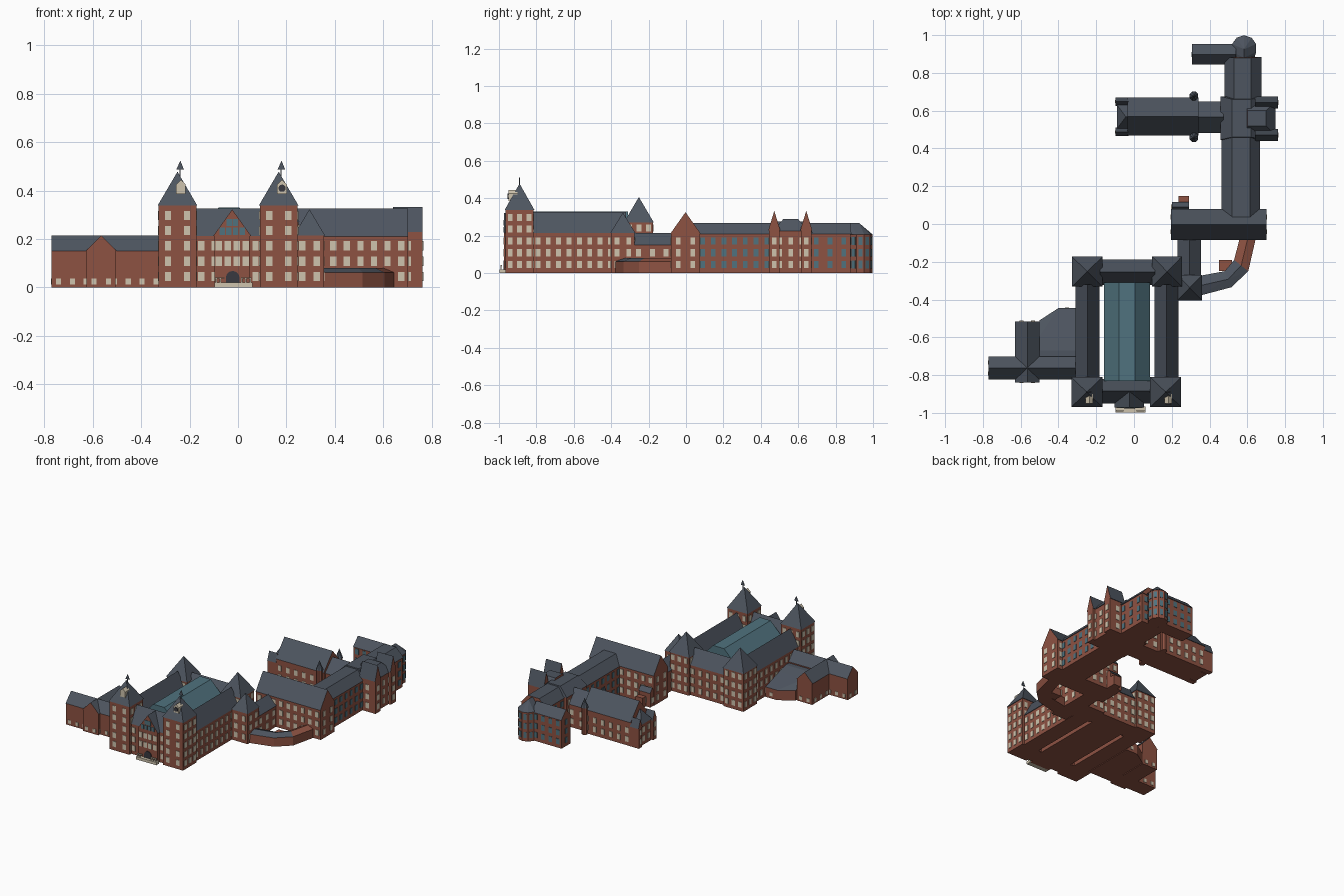
import bpy, bmesh, math
from mathutils import Vector

if "Cube" in bpy.data.objects:
    bpy.data.objects.remove(bpy.data.objects["Cube"])

def mat(name, c):
    m = bpy.data.materials.new(name)
    m.diffuse_color = (*c, 1)
    m.use_nodes = True
    m.node_tree.nodes["Principled BSDF"].inputs["Base Color"].default_value = m.diffuse_color
    return m

BRICK = mat("brick", (0.27, 0.085, 0.055))
SLATE = mat("slate", (0.075, 0.09, 0.115))
GLASS = mat("glass", (0.08, 0.17, 0.21))
CREAM = mat("cream", (0.62, 0.55, 0.42))
DARK = mat("dark", (0.04, 0.04, 0.05))
wins = {"C": [], "T": []}

def hull(name, pts, m, ends=None):
    """Convex solid; vertical faces can take a second material."""
    bm = bmesh.new()
    for p in {tuple(round(c, 5) for c in p) for p in pts}:
        bm.verts.new(p)
    bmesh.ops.convex_hull(bm, input=bm.verts[:])
    bmesh.ops.dissolve_limit(bm, angle_limit=0.01, verts=bm.verts[:], edges=bm.edges[:])
    bmesh.ops.recalc_face_normals(bm, faces=bm.faces[:])
    bm.normal_update()
    for f in bm.faces:
        f.material_index = 1 if ends and abs(f.normal.z) < 0.15 else 0
    me = bpy.data.meshes.new(name)
    bm.to_mesh(me)
    bm.free()
    me.materials.append(m)
    if ends:
        me.materials.append(ends)
    ob = bpy.data.objects.new(name, me)
    bpy.context.collection.objects.link(ob)
    return ob

def corners(x0, x1, y0, y1, z):
    return [(x, y, z) for x in (x0, x1) for y in (y0, y1)]

def box(name, x0, x1, y0, y1, z0, z1, m):
    return hull(name, corners(x0, x1, y0, y1, z0) + corners(x0, x1, y0, y1, z1), m)

def ring(cx, cy, r, z, n=10):
    return [(cx + r * math.cos(2 * math.pi * (i + .5) / n),
             cy + r * math.sin(2 * math.pi * (i + .5) / n), z) for i in range(n)]

ROWS = (0.045, 0.108, 0.172)
TALL = ROWS + (0.235, 0.297)

def wall_windows(a, b, rows, kind, w=0.026, h=0.038, n=None):
    """Window panes along the wall a-b, straddling the wall plane."""
    a, b = Vector((*a, 0)), Vector((*b, 0))
    d = b - a
    n = n or max(1, int(d.length / 0.055))
    u = d.normalized()
    v = Vector((-u.y, u.x, 0)) * 0.003
    u = u * w / 2
    for i in range(n):
        c = a + d * (i + .5) / n
        for z in rows:
            k = Vector((0, 0, h / 2))
            o = c + Vector((0, 0, z))
            wins[kind].append([o + s * u + t * v + q * k
                               for q in (-1, 1) for s, t in ((-1, -1), (1, -1), (1, 1), (-1, 1))])

def block(name, x0, x1, y0, y1, h, top, kind="x", rows=ROWS, sides="NSEW",
          win="C", over=0.004, m=SLATE, ends=BRICK, size=(0.026, 0.038), n=None):
    """Brick block with gable (x / y), pyramid (p) or flat-topped roof (x0,x1,y0,y1)."""
    box(name + "_walls", x0, x1, y0, y1, 0, h, BRICK)
    cx, cy = (x0 + x1) / 2, (y0 + y1) / 2
    t = {"x": (x0, x1, cy, cy), "y": (cx, cx, y0, y1), "p": (cx, cx, cy, cy)}.get(kind, kind)
    ox, oy = (0 if kind == "x" else over), (0 if kind == "y" else over)
    e = (x0 - ox, x1 + ox, y0 - oy, y1 + oy)
    hull(name + "_roof", corners(*e, h) + corners(*t, top), m, ends)
    ends_of = {"S": ((x0, y0), (x1, y0)), "N": ((x0, y1), (x1, y1)),
               "W": ((x0, y0), (x0, y1)), "E": ((x1, y0), (x1, y1))}
    for s in sides:
        wall_windows(*ends_of[s], rows, win, *size, n)

# --- quadrangle: towers, long wings, glazed court ---
for side, x0, x1 in (("left", -0.328, -0.172), ("right", 0.09, 0.246)):
    block(side + "_front_tower", x0, x1, -0.965, -0.815, 0.338, 0.478, "p", TALL, sides="NEW", n=3)
    wall_windows((x0, -0.965), (x1, -0.965), TALL, "C", n=2)
    c = (x0 + x1) / 2
    # clock dormer and weathervane
    dx = c + 0.014
    hull(side + "_dormer", corners(dx - .02, dx + .02, -.95, -.90, .385) +
         corners(dx - .02, dx + .02, -.95, -.90, .425) +
         [(dx, -.95, .445), (dx, -.90, .445)], CREAM)
    if side == "right":
        hull("clock_face", [(dx + .015 * math.cos(a * math.pi / 6), y, .41 + .015 * math.sin(a * math.pi / 6))
                            for a in range(12) for y in (-.955, -.948)], DARK)
    box(side + "_vane_pole", c + .008, c + .012, -.892, -.888, .45, .51, SLATE)
    hull(side + "_vane", corners(c - .004, c + .026, -.893, -.887, .488) + [(c + .012, -.89, .524)], SLATE)
for side, x0, x1 in (("left", -0.325, -0.17), ("right", 0.1, 0.25)):
    block(side + "_back_tower", x0, x1, -0.328, -0.176, 0.27, 0.406, "p", ROWS + (.24,), n=3)
for side, x0, x1 in (("left", -0.305, -0.187), ("right", 0.112, 0.232)):
    block(side + "_long_wing", x0, x1, -0.82, -0.32, 0.213, 0.325, "y", sides="EW")
block("back_range", -0.18, 0.11, -0.318, -0.192, 0.213, 0.31, "x", sides="N")
block("front_range", -0.18, 0.10, -0.945, -0.825, 0.213, 0.325, "x", sides="S")
block("glazed_court", -0.16, 0.085, -0.83, -0.31, 0.25, 0.33, (-0.08, 0.005, -0.83, -0.31),
      sides="", m=GLASS, ends=GLASS, over=0)

# --- entrance gable and porch ---
block("entrance_bay", -0.098, 0.05, -0.972, -0.885, 0.213, 0.322, "y", ROWS[1:], sides="S", n=4)
for z, n, L in ((.232, 4, .11), (.268, 2, .05)):
    wall_windows((-.024 - L / 2, -.972), (-.024 + L / 2, -.972), (z,), "T", .022, .03, n)
box("porch_step", -0.098, 0.06, -0.997, -0.965, 0, 0.02, CREAM)
hull("door_arch", [(-.022 + .028 * math.cos(a * math.pi / 8), y, .04 + .028 * math.sin(a * math.pi / 8))
                   for a in range(9) for y in (-.977, -.97)] + corners(-.05, .006, -.977, -.97, .02), DARK)
for i in range(9):
    x = -0.09 + i * 0.0175
    if not -0.055 < x < 0.01:
        box("porch_post_%d" % i, x - .003, x + .003, -.992, -.986, .02, .04, CREAM)
box("porch_rail_left", -.095, -.055, -.993, -.985, .036, .042, CREAM)
box("porch_rail_right", .012, .055, -.993, -.985, .036, .042, CREAM)

# --- low wings on the left ---
low = dict(rows=(.025,), size=(.022, .025))
block("west_wing", -0.77, -0.31, -0.82, -0.705, 0.15, 0.215, "x", sides="NSW", **low)
block("west_cross_wing", -0.625, -0.505, -0.838, -0.515, 0.15, 0.215, "y", sides="NSW", **low)
poly = [(-.31, -.445), (-.40, -.445), (-.50, -.51), (-.50, -.71), (-.31, -.71)]
hull("west_annex_walls", [(x, y, z) for x, y in poly for z in (0, .07)], BRICK)
hull("west_annex_roof", [(x, y, .07) for x, y in poly] +
     corners(-.505, -.31, -.71, -.67, .14) + corners(-.505, -.31, -.71, -.60, .12), SLATE, BRICK)
wall_windows((-.40, -.445), (-.31, -.445), (.03,), "C", .022, .025)

# --- link tower, link and curved passage ---
block("link_tower", 0.235, 0.355, -0.40, -0.275, 0.215, 0.323, "p", n=2)
block("link", 0.235, 0.352, -0.29, -0.07, 0.15, 0.215, "y", ROWS[:2], sides="EW")
outer = [(.345, -.38), (.515, -.335), (.605, -.25), (.645, -.075)]
inner = [(.345, -.275), (.48, -.25), (.53, -.19), (.56, -.075)]
for i in range(3):
    q = [outer[i], outer[i + 1], inner[i + 1], inner[i]]
    hull("passage_walls_%d" % i, [(x, y, z) for x, y in q for z in (0, .062)], BRICK)
    mid = [tuple((a + b) / 2 for a, b in zip(outer[j], inner[j])) for j in (i, i + 1)]
    hull("passage_roof_%d" % i, [(x, y, .062) for x, y in q] + [(x, y, .08) for x, y in mid],
         SLATE if i < 2 else BRICK)
box("passage_porch", 0.45, 0.52, -0.25, -0.19, 0, 0.05, BRICK)

# --- cross hall and the long rear wing ---
block("cross_hall", 0.197, 0.702, -0.08, 0.075, 0.21, 0.325, "x")
block("hall_annex", 0.20, 0.29, 0.07, 0.112, 0.10, 0.13, "x", ROWS[:1], sides="NW")
box("hall_chimney", 0.235, 0.29, 0.11, 0.148, 0, 0.07, BRICK)
block("rear_wing", 0.468, 0.662, 0.06, 0.46, 0.208, 0.268, (0.52, 0.615, 0.03, 0.46), sides="EW", win="T")
block("rear_crossing", 0.462, 0.675, 0.45, 0.672, 0.215, 0.275, (0.52, 0.62, 0.46, 0.66), sides="W")
block("north_wing", 0.482, 0.67, 0.66, 0.88, 0.208, 0.268, (0.53, 0.62, 0.66, 0.88), sides="EWN", win="T")
# twin-gabled east bay
block("east_bay", 0.60, 0.745, 0.47, 0.65, 0.225, 0.288, (0.60, 0.70, 0.52, 0.60), sides="E", n=3)
for i, y in enumerate((0.472, 0.643)):
    block("east_gable_%d" % i, 0.64, 0.763, y - .028, y + .028, 0.228, 0.332, "x", ROWS, sides="NSE", n=1)

# --- rounded north end ---
hull("apse_walls", ring(.583, .932, .064, 0) + ring(.583, .932, .064, .205), BRICK)
hull("apse_roof", ring(.583, .932, .067, .205) + [(.583, .925, .268), (.583, .88, .268)] +
     corners(.53, .635, .87, .88, .205), SLATE)
r = ring(.583, .932, .064, 0)
for a, b in zip(r, r[1:] + r[:1]):
    if (a[1] + b[1]) / 2 > .89:
        wall_windows(a[:2], b[:2], ROWS, "T", .022, .042, 1)
block("north_west_wing", 0.308, 0.54, 0.848, 0.948, 0.20, 0.258, "x", sides="NSW", win="T")

# --- chapel ---
block("chapel", -0.035, 0.342, 0.472, 0.665, 0.168, 0.285, "x", ROWS[:2], sides="NS")
block("chapel_link", 0.33, 0.475, 0.487, 0.645, 0.16, 0.245, "x", ROWS[:2], sides="NS")
block("chapel_porch", -0.085, -0.03, 0.51, 0.625, 0.15, 0.225, (-0.045, -0.03, .565, .57),
      ROWS[:2], sides="W", n=2)
for i, y in enumerate((0.488, 0.648)):
    block("chapel_west_gable_%d" % i, -0.098, -0.03, y - .018, y + .018, 0.14, 0.20, "x", ROWS[:2],
          sides="W", n=1, size=(.016, .035))
for i, y in enumerate((0.458, 0.678)):
    hull("chapel_turret_%d" % i, ring(.317, y, .02, 0, 8) + ring(.317, y, .02, .19, 8), BRICK)
    hull("chapel_turret_roof_%d" % i, ring(.317, y, .025, .19, 8) + [(.317, y, .255)], SLATE)

# --- all window panes, one object per colour ---
for key, name, m in (("C", "cream_windows", CREAM), ("T", "teal_windows", GLASS)):
    vs, fs = [], []
    for p in wins[key]:
        k = len(vs)
        vs += p
        fs += [tuple(k + j for j in f) for f in ((3, 2, 1, 0), (4, 5, 6, 7), (0, 1, 5, 4),
                                                 (1, 2, 6, 5), (2, 3, 7, 6), (3, 0, 4, 7))]
    me = bpy.data.meshes.new(name)
    me.from_pydata(vs, [], fs)
    me.materials.append(m)
    bpy.context.collection.objects.link(bpy.data.objects.new(name, me))
